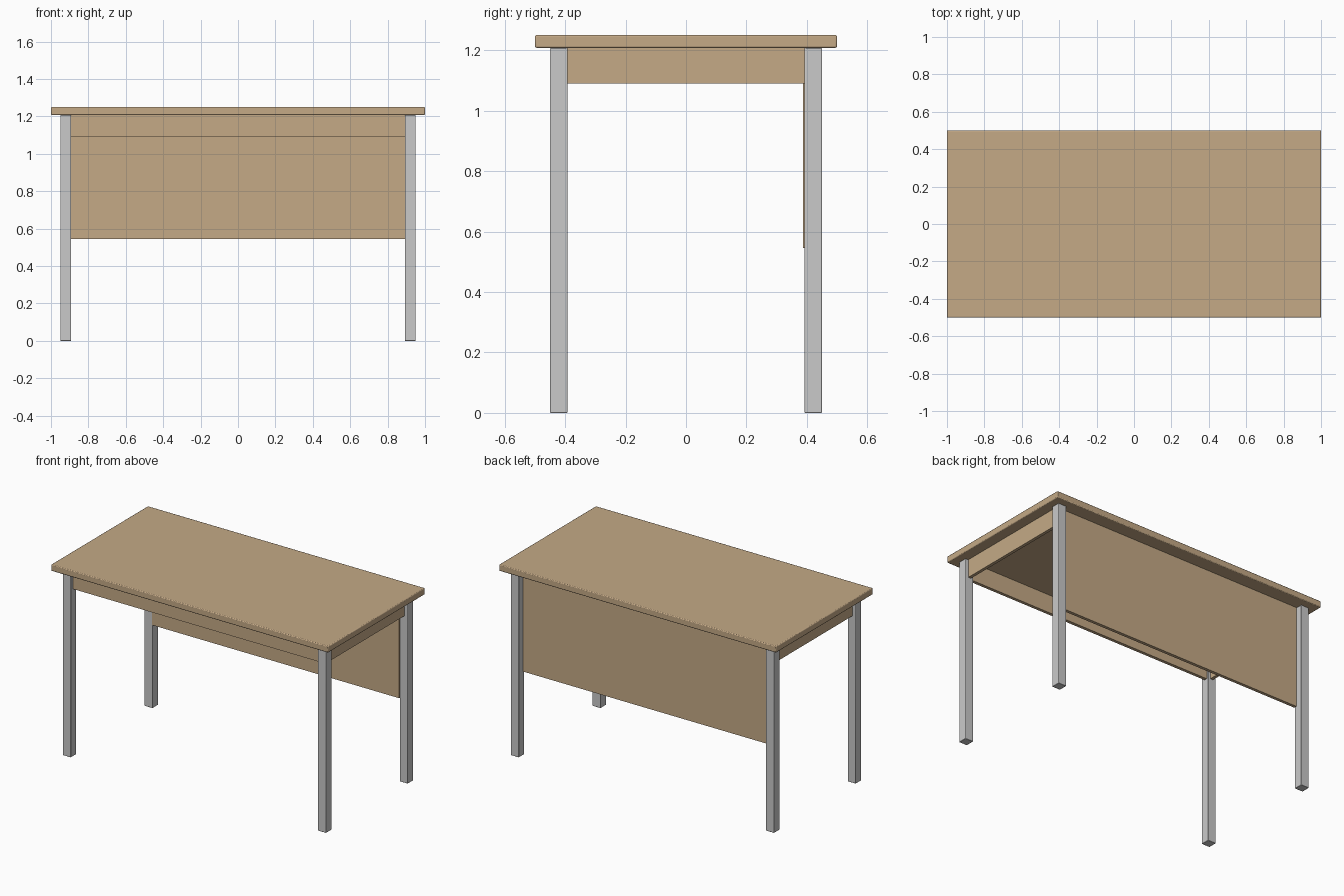
import bpy

cube = bpy.data.objects.get("Cube")
if cube:
    bpy.data.objects.remove(cube, do_unlink=True)


def material(name, rgb):
    m = bpy.data.materials.new(name)
    m.use_nodes = True
    color = (*rgb, 1.0)
    m.diffuse_color = color
    bsdf = next(n for n in m.node_tree.nodes if n.type == 'BSDF_PRINCIPLED')
    bsdf.inputs["Base Color"].default_value = color
    bsdf.inputs["Roughness"].default_value = 0.6
    return m


WOOD = material("tan wood", (0.555, 0.40, 0.24))
METAL = material("grey metal", (0.59, 0.59, 0.59))


def box(name, low, high, mat, bevel=0.0):
    """Axis-aligned box between two corners, with an optional softened edge."""
    bpy.ops.mesh.primitive_cube_add(
        size=1, location=[(a + b) / 2 for a, b in zip(low, high)])
    ob = bpy.context.object
    ob.name = ob.data.name = name
    ob.scale = [b - a for a, b in zip(low, high)]
    bpy.ops.object.transform_apply(location=False, rotation=False, scale=True)
    ob.data.materials.append(mat)
    if bevel:
        mod = ob.modifiers.new("soft edges", 'BEVEL')
        mod.width = bevel
        mod.segments = 2
        bpy.ops.object.shade_smooth_by_angle()
    return ob


TOP, UNDER = 1.25, 1.208          # tabletop faces
LEG_X, LEG_Y, LEG = 0.95, 0.45, 0.058
IN_X, IN_Y = LEG_X - LEG, LEG_Y - LEG
APRON, BOARD = 1.09, 0.02         # apron bottom height, board thickness

# Tabletop
box("tabletop", (-1, -0.5, UNDER), (1, 0.5, TOP), WOOD, 0.005)

# Four square legs and the two side aprons
for side, sx in (("left", 1), ("right", -1)):
    for end, sy in (("front", -1), ("back", 1)):
        xs = sorted((sx * IN_X, sx * LEG_X))
        ys = sorted((sy * IN_Y, sy * LEG_Y))
        box(f"{end}_{side}_leg", (xs[0], ys[0], 0), (xs[1], ys[1], UNDER),
            METAL, 0.003)
    xs = sorted((sx * (0.928 - BOARD), sx * 0.928))
    box(f"{side}_apron", (xs[0], -IN_Y, APRON), (xs[1], IN_Y, UNDER), WOOD)

# Front apron
box("front_apron", (-IN_X, -0.425, APRON), (IN_X, -0.425 + BOARD, UNDER), WOOD)

# Deep modesty panel at the back
box("back_panel", (-IN_X, 0.387, 0.545), (IN_X, 0.387 + BOARD, UNDER), WOOD)
